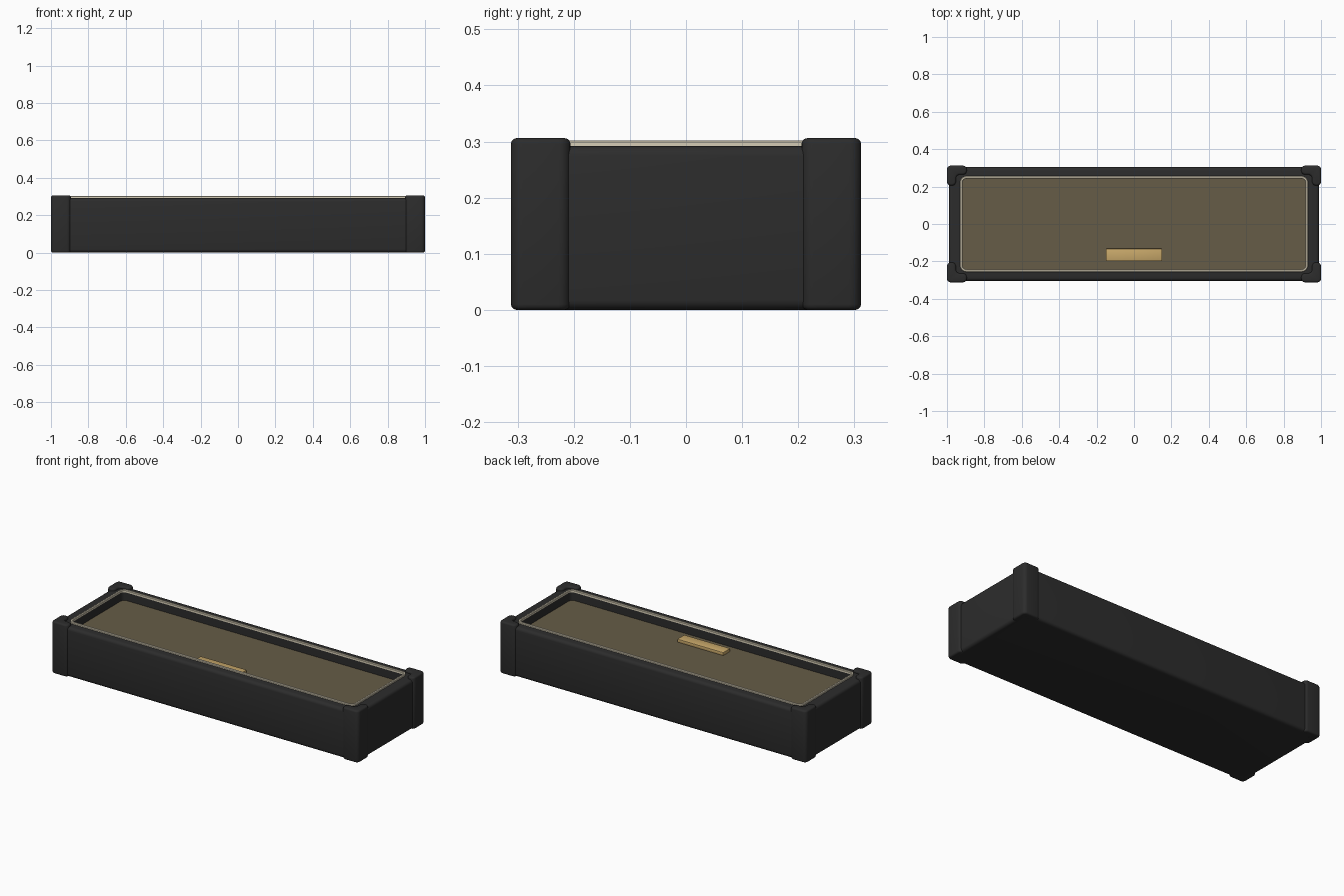
import bpy, bmesh, math

cube = bpy.data.objects.get("Cube")
if cube:
    bpy.data.objects.remove(cube, do_unlink=True)


def material(name, hex_code):
    rgb = [int(hex_code[i:i + 2], 16) / 255 for i in (0, 2, 4)]
    lin = [c / 12.92 if c < 0.04045 else ((c + 0.055) / 1.055) ** 2.4 for c in rgb]
    mat = bpy.data.materials.new(name)
    mat.use_nodes = True
    mat.diffuse_color = (*lin, 1)
    mat.node_tree.nodes["Principled BSDF"].inputs["Base Color"].default_value = (*lin, 1)
    return mat


charcoal = material("charcoal", "2C2C2C")
olive = material("olive brown", "665C47")
cream = material("cream", "D6CDB6")
tan = material("tan", "C8A86A")


def finish(bm, name, mat, smooth=True):
    bmesh.ops.recalc_face_normals(bm, faces=bm.faces)
    mesh = bpy.data.meshes.new(name)
    bm.to_mesh(mesh)
    bm.free()
    mesh.materials.append(mat)
    obj = bpy.data.objects.new(name, mesh)
    bpy.context.collection.objects.link(obj)
    if smooth:
        bpy.ops.object.select_all(action='DESELECT')
        bpy.context.view_layer.objects.active = obj
        obj.select_set(True)
        bpy.ops.object.shade_smooth_by_angle(angle=math.radians(35))
    return obj


def rounded_rect(bm, hx, hy, r, z, seg=6):
    """Ring of vertices around a rectangle with rounded corners."""
    ring = []
    for k, (sx, sy) in enumerate([(1, 1), (-1, 1), (-1, -1), (1, -1)]):
        for i in range(seg + 1):
            a = math.pi / 2 * (k + i / seg)
            ring.append(bm.verts.new((sx * (hx - r) + r * math.cos(a),
                                      sy * (hy - r) + r * math.sin(a), z)))
    return ring


def skin(name, mat, sections, closed=False):
    """Bridge stacked rounded rectangles; cap the ends or close the loop."""
    bm = bmesh.new()
    rings = [rounded_rect(bm, *s) for s in sections]
    pairs = list(zip(rings, rings[1:]))
    if closed:
        pairs.append((rings[-1], rings[0]))
    else:
        bm.faces.new(rings[0])
        bm.faces.new(rings[-1])
    for a, b in pairs:
        n = len(a)
        for i in range(n):
            bm.faces.new((a[i], a[(i + 1) % n], b[(i + 1) % n], b[i]))
    return finish(bm, name, mat)


# Tray body: rounded outer walls, flat rim, recessed well
HX, HY, R, TOP, FLOOR = 0.99, 0.304, 0.018, 0.292, 0.234
arc = [math.pi / 2 * i / 4 for i in range(5)]
edge = [(R * (1 - math.sin(a)), R * (1 - math.cos(a))) for a in arc]
sections = [(HX - d, HY - d, 0.025, h) for d, h in edge]
sections += [(HX - d, HY - d, 0.025, TOP - h) for d, h in reversed(edge)]
sections += [(0.921, 0.247, 0.025, TOP), (0.921, 0.247, 0.025, FLOOR)]
skin("tray_body", charcoal, sections)

# Floor panel in the well
skin("floor_panel", olive, [(0.92, 0.246, 0.024, FLOOR), (0.92, 0.246, 0.024, FLOOR + 0.005)])

# Cream trim around the opening
skin("rim_trim", cream, [
    (0.93, 0.256, 0.034, TOP - 0.004), (0.93, 0.256, 0.034, 0.299),
    (0.927, 0.253, 0.031, 0.302), (0.919, 0.245, 0.023, 0.302),
    (0.916, 0.242, 0.02, 0.299), (0.916, 0.242, 0.02, TOP - 0.004)], closed=True)


def corner_post(name, sx, sy):
    """L-shaped guard wrapped around one corner."""
    leg, thick, height = 0.106, 0.048, 0.306
    plan = [(0, 0), (leg, 0), (leg, thick), (thick, thick), (thick, leg), (0, leg)]
    bm = bmesh.new()
    base = bm.faces.new([bm.verts.new((sx * (1 - u), sy * (0.312 - v), 0)) for u, v in plan])
    out = bmesh.ops.extrude_face_region(bm, geom=[base])
    top = [g for g in out["geom"] if isinstance(g, bmesh.types.BMVert)]
    bmesh.ops.translate(bm, verts=top, vec=(0, 0, height))
    bmesh.ops.recalc_face_normals(bm, faces=bm.faces)
    upright = [e for e in bm.edges if abs(e.verts[0].co.z - e.verts[1].co.z) > 0.1]
    bmesh.ops.bevel(bm, geom=upright, offset=0.021, segments=5, profile=0.5, affect='EDGES')
    caps = [e for e in bm.edges if abs(e.verts[0].co.z - e.verts[1].co.z) < 0.001]
    bmesh.ops.bevel(bm, geom=caps, offset=0.01, segments=3, profile=0.5, affect='EDGES')
    finish(bm, name, charcoal)


for sx, side in ((1, "left"), (-1, "right")):
    for sy, end in ((-1, "front"), (1, "back")):
        corner_post(f"{end}_{side}_corner_post", sx, sy)

# Small blank plate lying on the floor
bm = bmesh.new()
bmesh.ops.create_cube(bm, size=1)
bmesh.ops.scale(bm, verts=bm.verts, vec=(0.3, 0.066, 0.02))
bmesh.ops.translate(bm, verts=bm.verts, vec=(0, -0.165, 0.247))
bmesh.ops.bevel(bm, geom=bm.edges[:], offset=0.003, segments=2, profile=0.5, affect='EDGES')
finish(bm, "floor_plate", tan)
